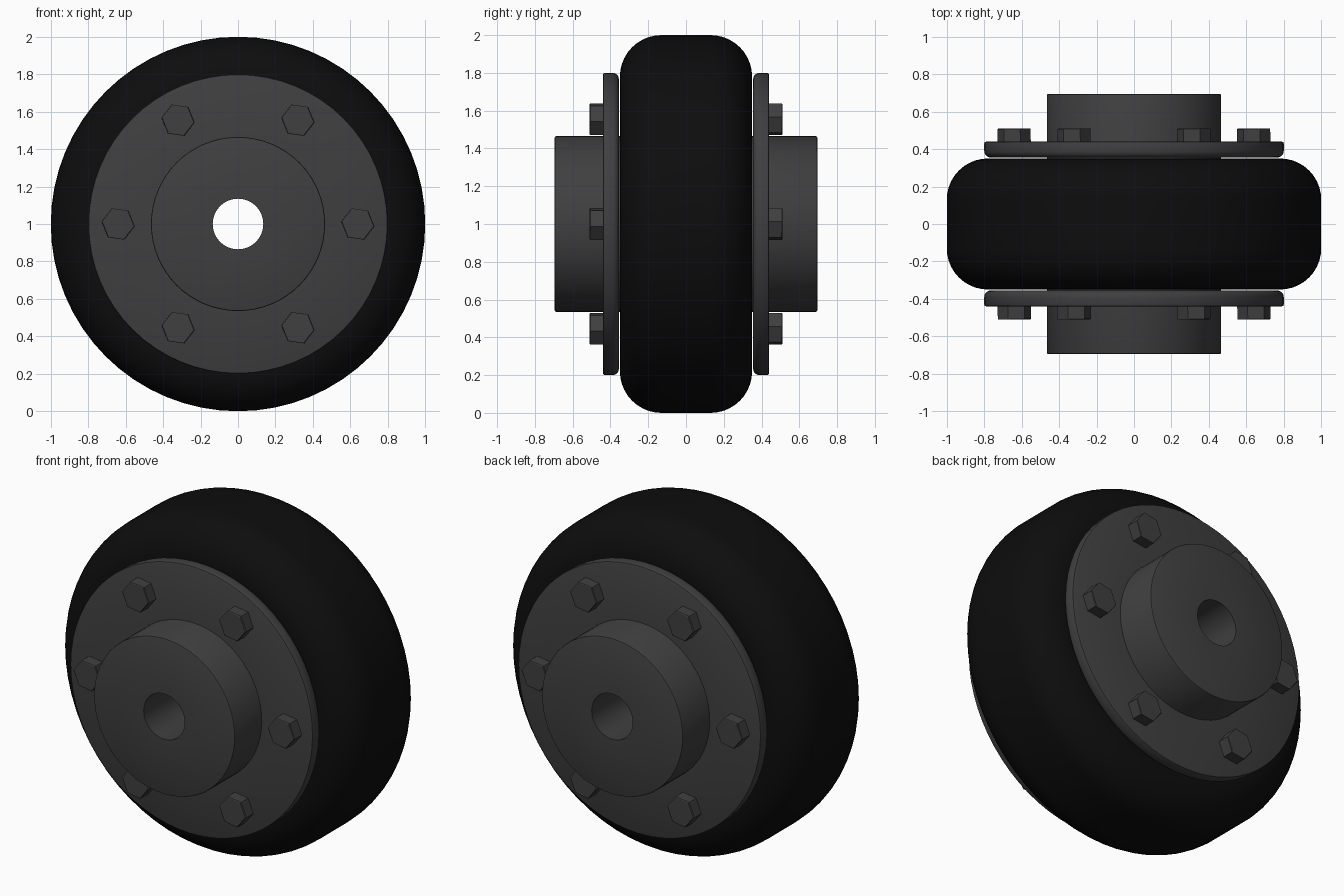
import bpy, bmesh, math
from mathutils import Matrix, Vector

cube = bpy.data.objects.get("Cube")
if cube:
    bpy.data.objects.remove(cube, do_unlink=True)

CENTRE = Vector((0, 0, 1))


def material(name, value, roughness):
    m = bpy.data.materials.new(name)
    m.use_nodes = True
    colour = (value, value, value, 1)
    m.diffuse_color = colour
    bsdf = m.node_tree.nodes["Principled BSDF"]
    bsdf.inputs["Base Color"].default_value = colour
    bsdf.inputs["Roughness"].default_value = roughness
    return m


rubber = material("black rubber", 0.004, 0.8)
steel = material("dark grey steel", 0.05, 0.6)


def finish(name, bm, mat, smooth=True):
    bmesh.ops.recalc_face_normals(bm, faces=bm.faces)
    mesh = bpy.data.meshes.new(name)
    bm.to_mesh(mesh)
    bm.free()
    mesh.materials.append(mat)
    ob = bpy.data.objects.new(name, mesh)
    bpy.context.collection.objects.link(ob)
    ob.location = CENTRE
    if smooth:
        bpy.ops.object.select_all(action="DESELECT")
        ob.select_set(True)
        bpy.context.view_layer.objects.active = ob
        bpy.ops.object.shade_smooth_by_angle(angle=math.radians(35))
    return ob


def arc(r, y, radius, start, end, steps):
    """Points of a rounded corner in the (radius, y) plane."""
    angles = [math.radians(start + (end - start) * i / steps) for i in range(steps + 1)]
    return [(r + radius * math.cos(a), y + radius * math.sin(a)) for a in angles]


def lathe(name, profile, mat, steps=64):
    """Spin a closed (radius, y) profile around the axle."""
    bm = bmesh.new()
    verts = [bm.verts.new((r, y, 0)) for r, y in profile]
    edges = [bm.edges.new((a, b)) for a, b in zip(verts, verts[1:] + verts[:1])]
    bmesh.ops.spin(bm, geom=verts + edges, cent=(0, 0, 0), axis=(0, 1, 0),
                   angle=math.tau, steps=steps)
    bmesh.ops.remove_doubles(bm, verts=bm.verts, dist=1e-4)
    return finish(name, bm, mat)


# Rubber ring with generously rounded shoulders
ring = ([(0.45, -0.35)] + arc(0.78, -0.13, 0.22, -90, 0, 10)
        + arc(0.78, 0.13, 0.22, 0, 90, 10) + [(0.45, 0.35)])
lathe("rubber_ring", ring, rubber)

for side, s in (("front", -1), ("back", 1)):
    # Clamping flange, more rounded on the side against the rubber
    flange = ([(0.4, 0.355)] + arc(0.765, 0.39, 0.035, -90, 0, 5)
              + arc(0.79, 0.43, 0.01, 0, 90, 2) + [(0.4, 0.44)])
    lathe(side + "_flange", [(r, s * y) for r, y in flange], steel)

    # Hub with the axle bore through it
    hub = [(0.135, 0)] + [(0.465, 0)] + arc(0.457, 0.687, 0.008, 0, 90, 2) + [(0.135, 0.695)]
    lathe(side + "_hub", [(r, s * y) for r, y in hub], steel)

    # Six hexagonal bolt heads
    for i in range(6):
        a = math.tau * i / 6
        bm = bmesh.new()
        bmesh.ops.create_cone(bm, cap_ends=True, segments=6, radius1=0.09, radius2=0.09, depth=0.09)
        spin = Matrix.Rotation(math.radians(22), 4, "Z")
        tilt = Matrix.Rotation(math.radians(-90 * s), 4, "X")
        place = Matrix.Translation((0.64 * math.cos(a), s * 0.465, 0.64 * math.sin(a)))
        bm.transform(place @ tilt @ spin)
        rim = [e for e in bm.edges if all(abs(v.co.y) > 0.5 for v in e.verts)]
        bmesh.ops.bevel(bm, geom=rim, offset=0.004, segments=1, affect="EDGES")
        finish(f"{side}_bolt_{i + 1}", bm, steel, smooth=False)
